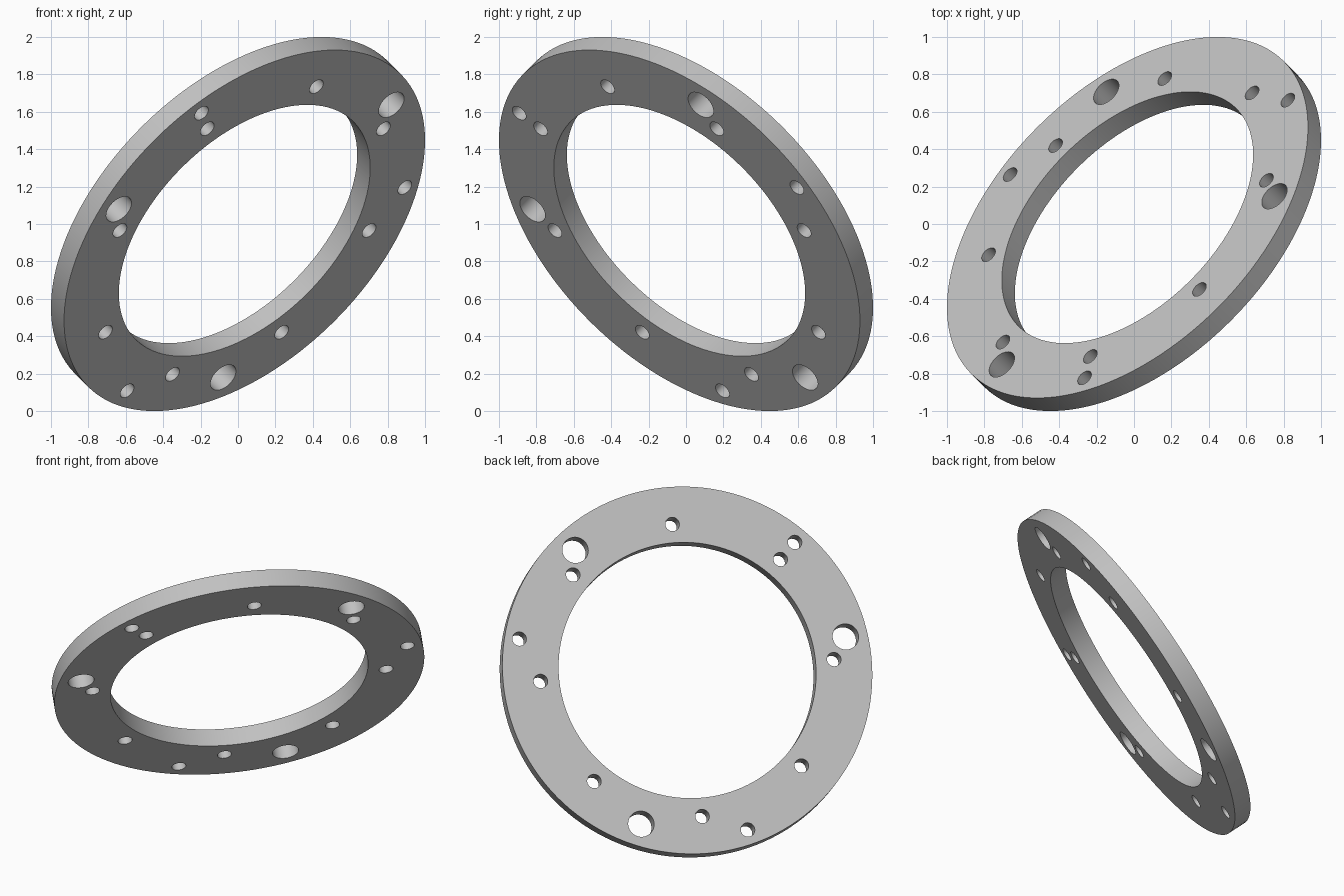
import bpy, bmesh
from math import cos, sin, radians, tau
from mathutils import Matrix, Vector

cube = bpy.data.objects.get("Cube")
if cube:
    bpy.data.objects.remove(cube, do_unlink=True)

OUTER, INNER, THICK = 1.182, 0.823, 0.121

# Flat outline: filled curve whose inner circles become holes
outline = bpy.data.curves.new("flange_outline", "CURVE")
outline.dimensions = "2D"
outline.fill_mode = "BOTH"
outline.extrude = THICK / 2


def circle(radius, segments, ring=0.0, degrees=0.0):
    """Add a circle centred at a polar position on the flange."""
    cx, cy = ring * cos(radians(degrees)), ring * sin(radians(degrees))
    spline = outline.splines.new("POLY")
    spline.points.add(segments - 1)
    for i, point in enumerate(spline.points):
        a = tau * i / segments
        point.co = (cx + radius * cos(a), cy + radius * sin(a), 0, 1)
    spline.use_cyclic_u = True


circle(OUTER, 128)
circle(INNER, 128)
for k in range(8):                      # inner bolt circle
    circle(0.045, 32, 0.942, 45 * k)
for k in range(3):                      # outer small and large holes
    circle(0.045, 32, 1.087, 15 + 120 * k)
    circle(0.083, 48, 1.04, 52.3 + 120 * k)

# Turn the outline into a clean solid mesh
helper = bpy.data.objects.new("flange_outline", outline)
bpy.context.collection.objects.link(helper)
bpy.context.view_layer.update()
depsgraph = bpy.context.evaluated_depsgraph_get()
mesh = bpy.data.meshes.new_from_object(helper.evaluated_get(depsgraph))
bpy.data.objects.remove(helper, do_unlink=True)

# Tilt the disc so its axis follows the cube diagonal
n = Vector((1, -1, -1)).normalized()
u = Vector((1, 1, 0)).normalized()
v = n.cross(u)
tilt = Matrix((u, v, n)).transposed().to_4x4()

bm = bmesh.new()
bm.from_mesh(mesh)
bmesh.ops.remove_doubles(bm, verts=bm.verts, dist=0.0005)
bmesh.ops.recalc_face_normals(bm, faces=bm.faces)
bmesh.ops.transform(bm, matrix=Matrix.Translation((0, 0, 1)) @ tilt, verts=bm.verts)
bm.to_mesh(mesh)
bm.free()

mesh.shade_smooth()
mesh.set_sharp_from_angle(angle=radians(30))

# Plain grey metal
grey = bpy.data.materials.new("light_grey")
grey.use_nodes = True
colour = (0.53, 0.53, 0.53, 1)
grey.diffuse_color = colour
grey.node_tree.nodes["Principled BSDF"].inputs["Base Color"].default_value = colour
mesh.materials.clear()
mesh.materials.append(grey)

flange = bpy.data.objects.new("drilled_flange_ring", mesh)
bpy.context.collection.objects.link(flange)
